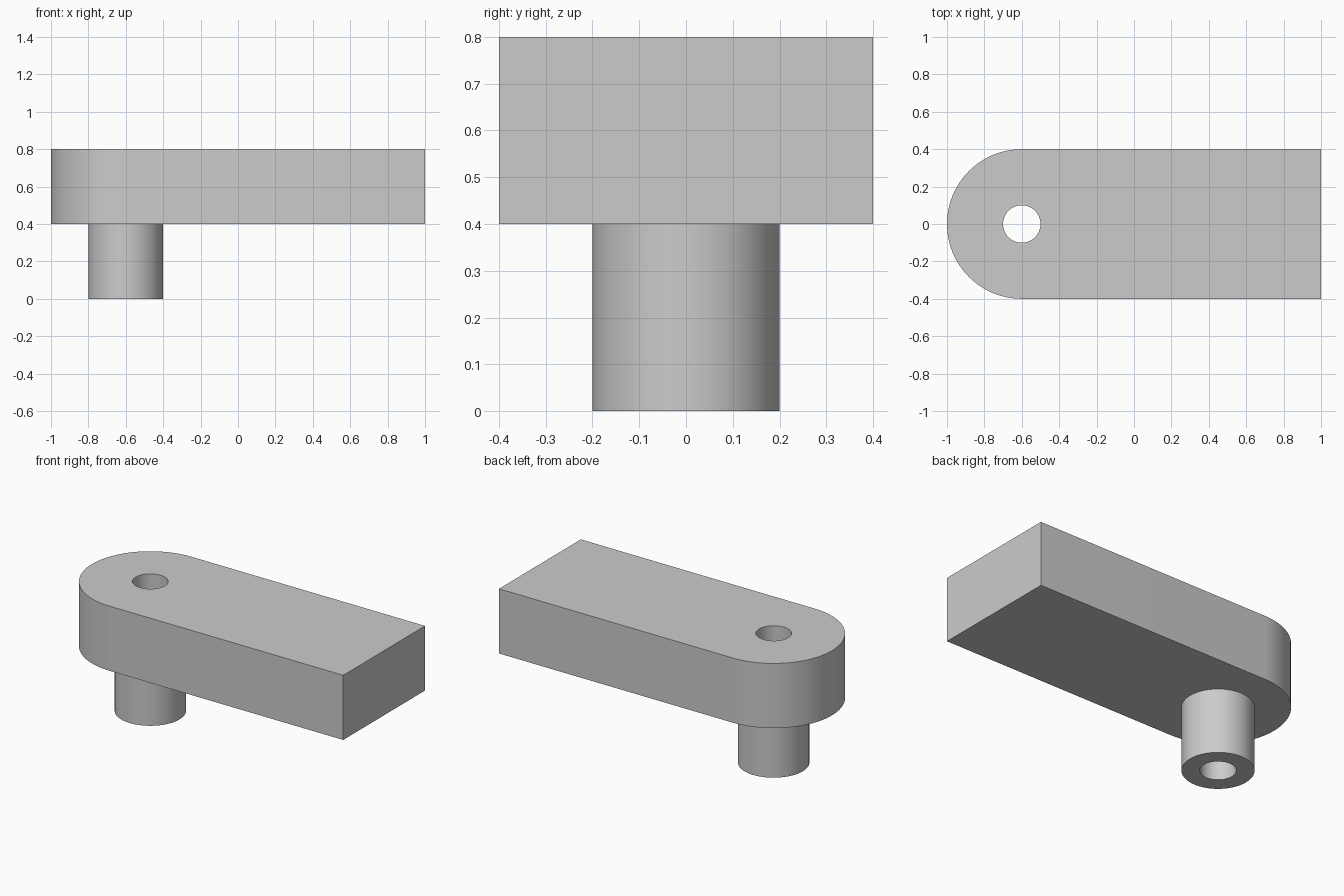
import bpy, bmesh, math

cube = bpy.data.objects.get("Cube")
if cube:
    bpy.data.objects.remove(cube, do_unlink=True)

PIVOT_X = -0.6
ARM_HALF = 0.4
SEGMENTS = 96

grey = bpy.data.materials.new("plain grey")
grey.use_nodes = True
COLOUR = (0.6, 0.6, 0.6, 1)
grey.diffuse_color = COLOUR
grey.node_tree.nodes["Principled BSDF"].inputs["Base Color"].default_value = COLOUR


def arc(radius, start, end, steps):
    """Points on an arc round the pivot axis, both ends included."""
    angles = [start + (end - start) * i / steps for i in range(steps + 1)]
    return [(PIVOT_X + radius * math.cos(a), radius * math.sin(a)) for a in angles]


def prism(name, outline, z0, z1):
    """Extrude a closed outline from z0 up to z1."""
    bm = bmesh.new()
    base = bm.faces.new([bm.verts.new((x, y, z0)) for x, y in outline])
    result = bmesh.ops.extrude_face_region(bm, geom=[base])
    top = [v for v in result["geom"] if isinstance(v, bmesh.types.BMVert)]
    bmesh.ops.translate(bm, verts=top, vec=(0, 0, z1 - z0))
    bmesh.ops.recalc_face_normals(bm, faces=bm.faces)
    mesh = bpy.data.meshes.new(name)
    bm.to_mesh(mesh)
    bm.free()
    mesh.materials.append(grey)
    obj = bpy.data.objects.new(name, mesh)
    bpy.context.collection.objects.link(obj)
    return obj


def circle(radius):
    return arc(radius, 0, math.tau, SEGMENTS)[:-1]


# Arm: square at one end, half round at the other
outline = [(1, -ARM_HALF), (1, ARM_HALF)]
outline += arc(ARM_HALF, math.pi / 2, math.pi * 1.5, SEGMENTS // 2)
arm = prism("arm", outline, 0.4, 0.8)

# Round boss below the rounded end
boss = prism("boss", circle(0.2), 0, 0.4)

# Bore through both parts
bore = prism("bore_cutter", circle(0.1), -0.1, 0.9)
bore.hide_render = True

for part in (arm, boss):
    cut = part.modifiers.new("bore", 'BOOLEAN')
    cut.operation = 'DIFFERENCE'
    cut.solver = 'EXACT'
    cut.object = bore
    bpy.ops.object.select_all(action='DESELECT')
    part.select_set(True)
    bpy.context.view_layer.objects.active = part
    bpy.ops.object.modifier_apply(modifier=cut.name)
    bpy.ops.object.shade_smooth_by_angle(angle=math.radians(30))

bpy.data.objects.remove(bore, do_unlink=True)
